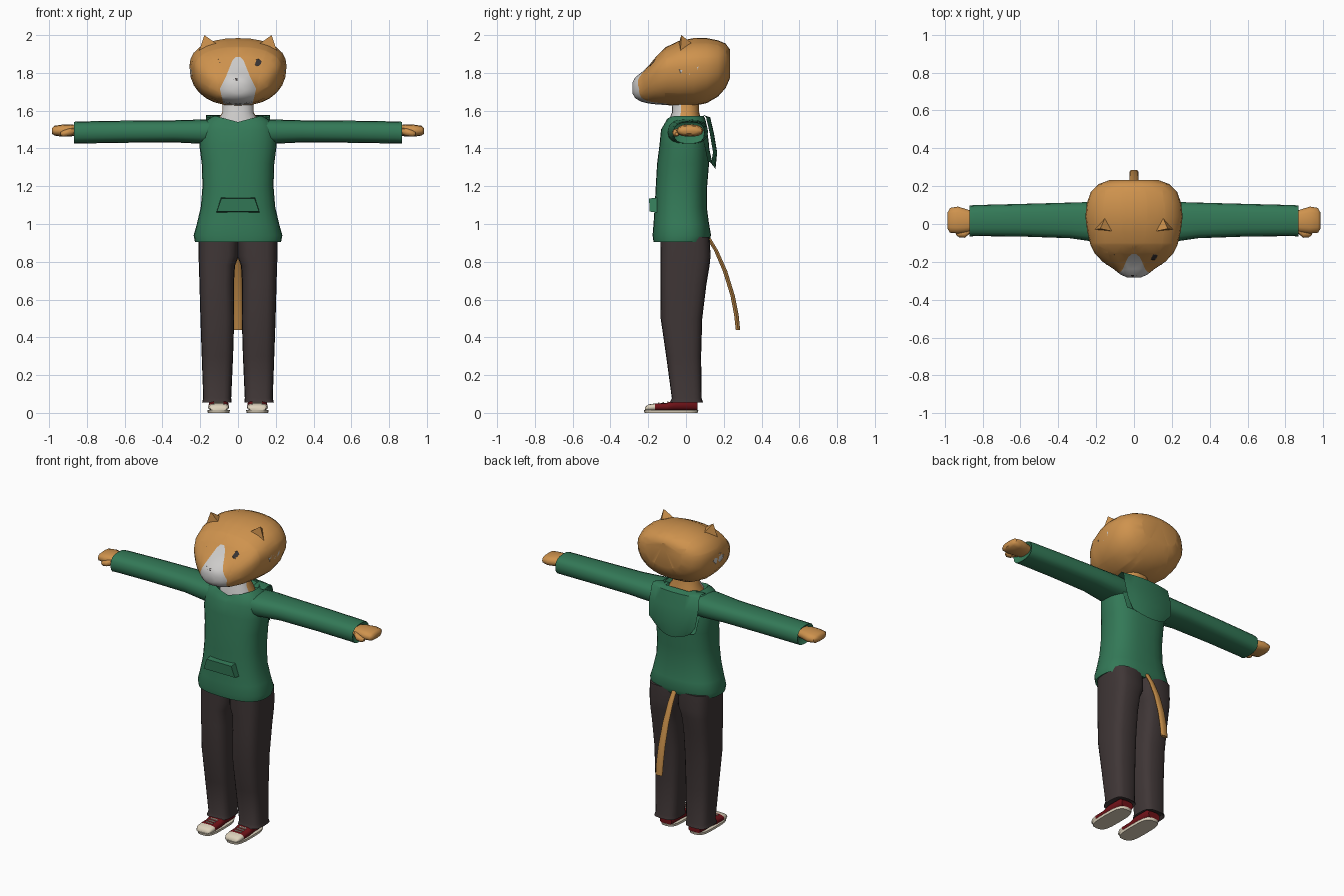
import bpy, bmesh, math
from mathutils import Vector
from mathutils.bvhtree import BVHTree

if "Cube" in bpy.data.objects:
    bpy.data.objects.remove(bpy.data.objects["Cube"])


def material(name, rgb):
    m = bpy.data.materials.new(name)
    m.diffuse_color = (*rgb, 1)
    m.use_nodes = True
    m.node_tree.nodes["Principled BSDF"].inputs["Base Color"].default_value = m.diffuse_color
    return m


FUR = material("orange_fur", (0.62, 0.29, 0.075))
WHITE = material("white_fur", (0.62, 0.61, 0.60))
DARK = material("dark_features", (0.04, 0.033, 0.033))
GREEN = material("green_cloth", (0.033, 0.19, 0.095))
PANTS = material("charcoal_cloth", (0.05, 0.037, 0.037))
RED = material("dark_red_canvas", (0.16, 0.006, 0.009))
CREAM = material("cream_rubber", (0.72, 0.64, 0.50))
TAN = material("tail_tan", (0.50, 0.24, 0.06))


def finish(bm, name, mats, mirror=False, angle=50):
    bmesh.ops.recalc_face_normals(bm, faces=bm.faces)
    me = bpy.data.meshes.new(name)
    bm.to_mesh(me)
    bm.free()
    for m in mats:
        me.materials.append(m)
    me.shade_smooth()
    me.set_sharp_from_angle(angle=math.radians(angle))
    ob = bpy.data.objects.new(name, me)
    bpy.context.collection.objects.link(ob)
    if mirror:
        ob.modifiers.new("mirror", "MIRROR").use_mirror_merge = False
    return ob


def place(axis, t, u, v):
    return {"x": (t, u, v), "y": (u, t, v), "z": (u, v, t)}[axis]


def loft(axis, rings, n=20, p=0.8):
    """Rings are (t, u0, u1, v0, v1[, v_mid]) across the given axis."""
    bm = bmesh.new()
    loops = []
    for t, u0, u1, v0, v1, *mid in rings:
        vm = mid[0] if mid else (v0 + v1) / 2
        loop = []
        for i in range(n):
            a = 2 * math.pi * i / n
            c, s = math.cos(a), math.sin(a)
            c = math.copysign(abs(c) ** p, c)
            s = math.copysign(abs(s) ** p, s)
            u = (u0 + u1) / 2 + c * (u1 - u0) / 2
            v = vm + s * ((v1 - vm) if s > 0 else (vm - v0))
            loop.append(bm.verts.new(place(axis, t, u, v)))
        loops.append(loop)
    for a, b in zip(loops, loops[1:]):
        for i in range(n):
            j = (i + 1) % n
            bm.faces.new((a[i], a[j], b[j], b[i]))
    bm.faces.new(loops[0])
    bm.faces.new(loops[-1])
    return bm


def solid(points, faces):
    bm = bmesh.new()
    vs = [bm.verts.new(q) for q in points]
    for f in faces:
        bm.faces.new([vs[i] for i in f])
    return bm


# Head: lofted from snout to back of skull (y, half width, bottom, middle, top)
head_rings = [(-0.283, .035, 1.69, 1.72, 1.75), (-0.268, .070, 1.665, 1.715, 1.778),
              (-0.238, .108, 1.648, 1.72, 1.80), (-0.200, .165, 1.638, 1.765, 1.835),
              (-0.155, .208, 1.633, 1.80, 1.89), (-0.11, .230, 1.63, 1.82, 1.935),
              (-0.04, .247, 1.625, 1.83, 1.968), (0.04, .257, 1.625, 1.835, 1.984),
              (0.11, .249, 1.64, 1.84, 1.984), (0.17, .228, 1.675, 1.84, 1.972),
              (0.21, .188, 1.72, 1.845, 1.955), (0.232, .130, 1.77, 1.85, 1.925)]
head = loft("y", [(y, -w, w, b, t, m) for y, w, b, m, t in head_rings], 28, 0.88)
surface = BVHTree.FromBMesh(head)

# White blaze and muzzle: cut along the outline, then coloured inside it
blaze = [(1.60, .068), (1.655, .082), (1.715, .096), (1.78, .064), (1.865, .030), (1.885, .012)]
cuts = [(Vector((0, 0, 1.885)), Vector((0, 0, 1))), (Vector((0, -0.10, 1.6)), Vector((0, 1, 0)))]
for (z0, w0), (z1, w1) in zip(blaze, blaze[1:]):
    for s in (1, -1):
        cuts.append((Vector((s * w0, 0, z0)), Vector((z1 - z0, 0, -s * (w1 - w0)))))
for co, no in cuts:
    bmesh.ops.bisect_plane(head, geom=head.verts[:] + head.edges[:] + head.faces[:],
                           plane_co=co, plane_no=no.normalized(), dist=1e-5)
for f in head.faces:
    c = f.calc_center_median()
    for (z0, w0), (z1, w1) in zip(blaze, blaze[1:]):
        if z0 <= c.z < z1 and c.y < -0.10:
            f.material_index = int(abs(c.x) < w0 + (w1 - w0) * (c.z - z0) / (z1 - z0))
finish(head, "head", [FUR, WHITE])


def patch(name, outline, centre, mat, axis, mirror=False):
    """Thin marking laid on the head, projected along the axis."""
    bm = bmesh.new()

    def project(a, b):
        o, d = ((a, -1, b), (0, 1, 0)) if axis == "y" else ((1, a, b), (-1, 0, 0))
        hit = surface.ray_cast(Vector(o), Vector(d))
        return bm.verts.new(hit[0] + hit[1].normalized() * 0.003 * (1 if hit[1].dot(Vector(d)) < 0 else -1))
    mid = project(*centre)
    loops = [[project(centre[0] + a * k, centre[1] + b * k) for a, b in outline] for k in (.35, .7, 1)]
    n = len(outline)
    for i in range(n):
        j = (i + 1) % n
        bm.faces.new((mid, loops[0][i], loops[0][j]))
        for p, q in zip(loops, loops[1:]):
            bm.faces.new((p[i], q[i], q[j], p[j]))
    ob = finish(bm, name, [mat], mirror)
    ob.modifiers.new("thickness", "SOLIDIFY").thickness = 0.003


def oval(a, b, n=14):
    return [(a * math.cos(2 * math.pi * i / n), b * math.sin(2 * math.pi * i / n)) for i in range(n)]


# Eyes, nose and cheek markings
patch("eyes", oval(.021, .019), (.108, 1.854), DARK, "y", True)
patch("nose", [(-.042, .012), (-.025, .016), (0, .016), (.025, .016), (.042, .012),
               (.034, -.006), (.015, -.018), (-.015, -.018), (-.034, -.006)], (0, 1.763), DARK, "y")
patch("cheek_spots", [(-.06, .005), (-.045, .025), (0, .032), (.06, .03), (.056, 0),
                      (.03, -.025), (-.01, -.032), (-.048, -.02)], (.023, 1.812), WHITE, "x", True)

# Ears
finish(solid([(.212, -.03, 1.90), (.08, -.045, 1.93), (.15, .04, 1.95), (.178, -.025, 2.0)],
             [(0, 1, 3), (1, 2, 3), (2, 0, 3), (0, 2, 1)]), "ears", [FUR], True)

# Neck with white throat
neck = loft("z", [(1.49, -.11, .11, -.09, .085), (1.555, -.108, .108, -.09, .08),
                  (1.59, -.083, .083, -.074, .07), (1.68, -.083, .083, -.072, .07)], 20, 0.9)
for f in neck.faces:
    f.material_index = int(f.calc_center_median().y < -0.035)
finish(neck, "neck", [FUR, WHITE])

# Sweater body with a dipped neckline
body = loft("z", [(.925, -.20, .20, -.15, .10), (.905, -.228, .228, -.172, .118),
                  (.94, -.235, .235, -.177, .133), (1.0, -.218, .218, -.172, .122),
                  (1.09, -.197, .197, -.166, .11), (1.20, -.188, .188, -.16, .112),
                  (1.32, -.192, .192, -.153, .122), (1.42, -.205, .205, -.14, .122),
                  (1.50, -.20, .20, -.132, .112), (1.545, -.175, .175, -.118, .105),
                  (1.572, -.13, .13, -.105, .095), (1.535, -.10, .10, -.08, .075)], 28, 0.78)
for v in body.verts:
    if v.co.z > 1.53 and v.co.y < -0.04:
        v.co.z -= 0.032 * max(0, 1 - abs(v.co.x) / 0.12)
finish(body, "sweater_body", [GREEN])

# Sleeves
finish(loft("x", [(.12, -.10, .11, 1.42, 1.555), (.20, -.095, .117, 1.425, 1.553),
                  (.34, -.075, .113, 1.432, 1.549), (.60, -.066, .106, 1.430, 1.547),
                  (.84, -.064, .10, 1.426, 1.543), (.868, -.066, .098, 1.425, 1.541),
                  (.85, -.045, .08, 1.445, 1.525)], 16, 0.75), "sleeves", [GREEN], True)

# Front pouch pocket
finish(solid([(-.115, -.15, 1.06), (.115, -.15, 1.06), (.09, -.15, 1.14), (-.09, -.15, 1.14),
              (-.112, -.192, 1.066), (.112, -.192, 1.066), (.088, -.196, 1.135), (-.088, -.196, 1.135)],
             [(0, 1, 2, 3), (4, 5, 6, 7), (0, 1, 5, 4), (1, 2, 6, 5), (2, 3, 7, 6), (3, 0, 4, 7)]),
       "pocket", [GREEN], angle=30)

# Hood hanging flat on the back: rows of (y, z, half width)
hood_rows = [(.03, 1.565, .165), (.09, 1.578, .17), (.128, 1.565, .17), (.148, 1.48, .175),
             (.165, 1.38, .165), (.156, 1.29, .12), (.138, 1.33, .15), (.112, 1.45, .165)]
hood = bmesh.new()
hood_grid = []
for r, (y, z, w) in enumerate(hood_rows):
    row = []
    for k in range(-4, 5):
        e = (k / 4) ** 2
        row.append(hood.verts.new((w * k / 4, y - .022 * e * (r > 1), z + (.035 * e if r == 5 else 0))))
    hood_grid.append(row)
for a, b in zip(hood_grid[1:], hood_grid[2:]):
    for i in range(8):
        hood.faces.new((a[i], a[i + 1], b[i + 1], b[i]))
for i in (0, 1, 6, 7):      # shoulder straps beside the neck
    hood.faces.new((hood_grid[0][i], hood_grid[0][i + 1], hood_grid[1][i + 1], hood_grid[1][i]))
for v in [v for v in hood.verts if not v.link_faces]:
    hood.verts.remove(v)
finish(hood, "hood", [GREEN])

# Hands and thumbs
finish(loft("x", [(.84, -.035, .065, 1.468, 1.52), (.885, -.045, .078, 1.464, 1.528),
                  (.93, -.05, .092, 1.462, 1.526), (.972, -.046, .085, 1.468, 1.52),
                  (.985, -.025, .06, 1.478, 1.508)], 12, 0.8), "hands", [FUR], True)
finish(loft("x", [(.86, -.045, -.005, 1.475, 1.51), (.895, -.073, -.03, 1.466, 1.505),
                  (.925, -.07, -.035, 1.462, 1.495), (.94, -.058, -.04, 1.468, 1.485)], 8, 0.9),
       "thumbs", [FUR], True)

# Trouser legs, meeting above the crotch
finish(loft("z", [(.075, .05, .175, -.06, .07), (.055, .034, .190, -.086, .09),
                  (.078, .036, .184, -.075, .083), (.30, .026, .192, -.105, .08),
                  (.50, .02, .199, -.134, .086), (.68, .022, .204, -.136, .108),
                  (.78, .016, .207, -.136, .125), (.83, -.004, .209, -.136, .13),
                  (.93, -.004, .21, -.134, .125)], 20, 0.62), "trouser_legs", [PANTS], True)

# Tail
finish(loft("z", [(.94, -.015, .015, .098, .122), (.86, -.018, .018, .148, .17),
                  (.75, -.021, .021, .195, .219), (.62, -.024, .024, .235, .259),
                  (.52, -.025, .025, .254, .279), (.44, -.024, .024, .263, .287)], 10, 0.9),
       "tail", [TAN])

# Shoes: rubber sole, canvas upper, toe cap and laces
finish(loft("z", [(0, .045, .16, -.22, .062), (.016, .043, .162, -.224, .066)], 20, 0.6),
       "shoe_soles", [CREAM], True, 40)
shoe = loft("y", [(-.217, .06, .145, .012, .03), (-.20, .05, .155, .012, .045),
                  (-.165, .047, .158, .012, .05), (-.10, .048, .157, .012, .053),
                  (-.05, .05, .155, .012, .075), (.04, .052, .153, .012, .075),
                  (.062, .06, .145, .012, .06)], 14, 0.65)
for f in shoe.faces:
    f.material_index = int(f.calc_center_median().y < -0.165)
finish(shoe, "shoe_uppers", [RED, CREAM], True)
for i in range(3):
    y, z = -.145 + .024 * i, .052 + .002 * i
    lace = bmesh.new()
    bmesh.ops.create_cube(lace, size=1)
    for v in lace.verts:
        v.co = (.1025 + v.co.x * .05, y + v.co.y * .008, z + v.co.z * .006)
    finish(lace, "laces_%d" % (i + 1), [CREAM], True, 30)
